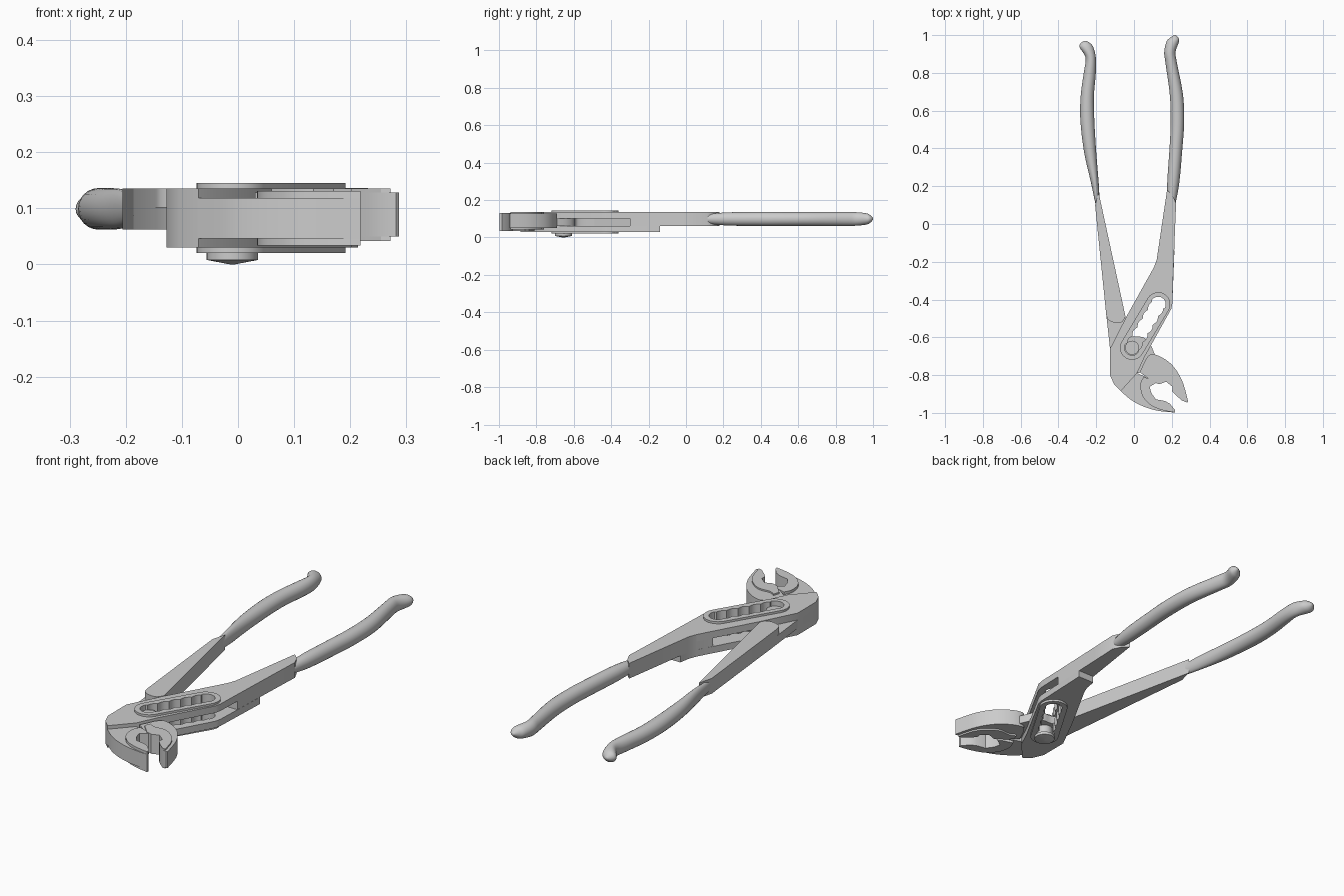
import bpy, bmesh
from math import sin, cos, pi, radians
from mathutils import Vector

if "Cube" in bpy.data.objects:
    bpy.data.objects.remove(bpy.data.objects["Cube"])


def finish(ob, angle=30):
    bpy.ops.object.select_all(action='DESELECT')
    ob.select_set(True)
    bpy.context.view_layer.objects.active = ob
    bpy.ops.object.shade_smooth_by_angle(angle=radians(angle))


def prism(name, z0, z1, *loops):
    """Extrude a filled outline (extra loops become holes) from z0 to z1."""
    cu = bpy.data.curves.new(name, 'CURVE')
    cu.dimensions, cu.fill_mode, cu.extrude = '2D', 'BOTH', (z1 - z0) / 2
    for pts in loops:
        sp = cu.splines.new('POLY')
        sp.points.add(len(pts) - 1)
        for p, (x, y) in zip(sp.points, pts):
            p.co = (x, y, 0, 1)
        sp.use_cyclic_u = True
    tmp = bpy.data.objects.new("tmp", cu)
    bpy.context.collection.objects.link(tmp)
    me = bpy.data.meshes.new_from_object(tmp.evaluated_get(bpy.context.evaluated_depsgraph_get()))
    bpy.data.objects.remove(tmp)
    bm = bmesh.new()
    bm.from_mesh(me)
    bmesh.ops.remove_doubles(bm, verts=bm.verts, dist=1e-5)
    bmesh.ops.translate(bm, verts=bm.verts, vec=(0, 0, (z0 + z1) / 2))
    bmesh.ops.recalc_face_normals(bm, faces=bm.faces)
    bm.to_mesh(me)
    bm.free()
    ob = bpy.data.objects.new(name, me)
    bpy.context.collection.objects.link(ob)
    finish(ob)


def smooth(pts, n=5):
    """Catmull-Rom through an open list of points of any dimension."""
    out = []
    q = [pts[0]] + list(pts) + [pts[-1]]
    for a, b, c, d in zip(q, q[1:], q[2:], q[3:]):
        for i in range(n):
            t = i / n
            out.append(tuple(0.5 * (2 * B + (C - A) * t + (2 * A - 5 * B + 4 * C - D) * t * t
                                    + (3 * B - A - 3 * C + D) * t ** 3)
                             for A, B, C, D in zip(a, b, c, d)))
    return out + [tuple(pts[-1])]


def grip(name, stations, sides=24):
    """Loft rounded sections (left x, right x, y, half height)."""
    bm = bmesh.new()
    rings = []
    for xl, xr, y, h in smooth(stations, 4):
        rings.append([bm.verts.new(((xl + xr) / 2 + (xr - xl) / 2 * cos(2 * pi * k / sides),
                                    y, 0.099 + h * sin(2 * pi * k / sides))) for k in range(sides)])
    for a, b in zip(rings, rings[1:]):
        for k in range(sides):
            j = (k + 1) % sides
            bm.faces.new((a[k], a[j], b[j], b[k]))
    bm.faces.new(rings[0])
    bm.faces.new(rings[-1])
    bmesh.ops.recalc_face_normals(bm, faces=bm.faces)
    me = bpy.data.meshes.new(name)
    bm.to_mesh(me)
    bm.free()
    ob = bpy.data.objects.new(name, me)
    bpy.context.collection.objects.link(ob)
    finish(ob, 45)


# Slot axis and stadium outlines
P0, P1 = Vector((-0.01, -0.655)), Vector((0.128, -0.425))
U = (P1 - P0).normalized()
N = Vector((U.y, -U.x))


def stadium(r, wave=0.0, n=14, m=40):
    pts = [P1 + N * r * cos(pi * i / n) + U * r * sin(pi * i / n) for i in range(n + 1)]
    side = [i / m for i in range(1, m)]
    w = [wave * abs(sin(pi * 5 * t)) - wave for t in side]
    pts += [P1.lerp(P0, t) - N * (r + d * (wave > 0)) for t, d in zip(side, w)] if wave else []
    pts += [P0 - N * r * cos(pi * i / n) - U * r * sin(pi * i / n) for i in range(n + 1)]
    pts += [P0.lerp(P1, t) + N * (r + d) for t, d in zip(side, w)] if wave else []
    return [tuple(p) for p in pts]


slot = stadium(0.04, 0.009)

# Slotted half: two side plates, raised rims, solid heel and flat shank
heel = [(-0.127, -0.66), (-0.127, -0.80), (-0.105, -0.85), (-0.07, -0.885)]
edge = [(0.016, -0.79), (0.058, -0.70), (0.197, -0.45), (0.203, -0.42)]
prism("upper_slot_plate", 0.102, 0.135,
      heel + edge + [(0.21, -0.20), (0.12, -0.20), (0.105, -0.23), (-0.04, -0.49)], slot)
prism("lower_slot_plate", 0.03, 0.062,
      heel + edge + [(0.214, -0.14), (0.128, -0.14), (0.12, -0.19), (0.105, -0.23), (-0.04, -0.49)], slot)
for nm, z in (("upper_slot_rim", 0.134), ("lower_slot_rim", 0.02)):
    prism(nm, z, z + 0.011, stadium(0.064), slot)
prism("jaw_heel", 0.03, 0.135, heel[:1] + heel[1:] + [(0.016, -0.79), (-0.03, -0.775), (-0.09, -0.72)])
prism("right_shank", 0.062, 0.135, [(0.207, -0.30), (0.217, -0.03), (0.223, 0.11), (0.205, 0.15),
                                    (0.175, 0.18), (0.12, -0.19), (0.105, -0.23), (0.067, -0.30)])

# Fixed jaw: thinner outer body and raised toothed band
jaw_outer = smooth([(-0.07, -0.885), (-0.01, -0.935), (0.06, -0.97), (0.135, -0.99), (0.218, -0.998)])
teeth_a = [(0.218, -0.985), (0.19, -0.952), (0.164, -0.937), (0.115, -0.928), (0.092, -0.895),
           (0.083, -0.862), (0.118, -0.84), (0.10, -0.825)]
prism("fixed_jaw", 0.046, 0.118, jaw_outer + teeth_a + [(0.016, -0.79)])
prism("fixed_jaw_teeth", 0.034, 0.131,
      smooth([(0.05, -0.81), (0.034, -0.85), (0.045, -0.91), (0.09, -0.96), (0.15, -0.985), (0.218, -0.998)])
      + teeth_a)

# Moving half: flat shank, thin tang through the slot, jaw
prism("left_shank", 0.062, 0.135, [(-0.206, 0.10), (-0.148, -0.47)]
      + smooth([(-0.148, -0.47), (-0.138, -0.505), (-0.105, -0.522), (-0.065, -0.52), (-0.045, -0.49)])
      + [(-0.188, 0.17)])
prism("pivot_tang", 0.062, 0.102, [(-0.15, -0.45), (-0.127, -0.66), (-0.09, -0.72), (-0.03, -0.775),
                                   (0.025, -0.79), (0.09, -0.74)]
      + smooth([(0.11, -0.69), (0.085, -0.635), (0.05, -0.60), (0.0, -0.595), (-0.03, -0.575), (-0.045, -0.49)]))
teeth_b = [(0.282, -0.945), (0.255, -0.935), (0.22, -0.905), (0.202, -0.885), (0.204, -0.862),
           (0.17, -0.835), (0.135, -0.848), (0.105, -0.838)]
prism("moving_jaw", 0.05, 0.128,
      smooth([(0.06, -0.72), (0.09, -0.69), (0.145, -0.705), (0.205, -0.75), (0.255, -0.83), (0.287, -0.94)])
      + teeth_b + [(0.03, -0.785)])
prism("moving_jaw_teeth", 0.042, 0.135,
      smooth([(0.07, -0.76), (0.10, -0.775), (0.16, -0.775), (0.215, -0.81), (0.25, -0.86), (0.272, -0.938)])
      + teeth_b[1:] + [(0.06, -0.79)])

# Rounded handle grips with hooked tips
grip("right_grip", [(0.176, 0.218, 0.10, 0.024), (0.176, 0.24, 0.22, 0.035), (0.188, 0.256, 0.40, 0.037),
                    (0.194, 0.265, 0.53, 0.037), (0.19, 0.26, 0.68, 0.037), (0.167, 0.228, 0.85, 0.037),
                    (0.160, 0.220, 0.91, 0.036), (0.172, 0.238, 0.965, 0.030), (0.19, 0.236, 0.985, 0.02),
                    (0.21, 0.222, 1.0, 0.005)])
grip("left_grip", [(-0.203, -0.181, 0.10, 0.024), (-0.228, -0.187, 0.22, 0.035), (-0.264, -0.2, 0.38, 0.037),
                   (-0.284, -0.21, 0.55, 0.037), (-0.282, -0.212, 0.68, 0.037), (-0.266, -0.202, 0.80, 0.037),
                   (-0.256, -0.202, 0.88, 0.036), (-0.288, -0.215, 0.935, 0.030), (-0.282, -0.232, 0.957, 0.02),
                   (-0.264, -0.252, 0.97, 0.005)])

# Pivot pin with domed head below
for nm, r1, r2, z0, z1 in (("pin_shaft", 0.037, 0.037, 0.015, 0.122), ("pin_head", 0.046, 0.046, 0.008, 0.022),
                           ("pin_head_tip", 0.004, 0.046, 0.0, 0.008)):
    bpy.ops.mesh.primitive_cone_add(vertices=32, radius1=r1, radius2=r2, depth=z1 - z0,
                                    location=(P0.x, P0.y, (z0 + z1) / 2))
    bpy.context.object.name = nm
    finish(bpy.context.object)
